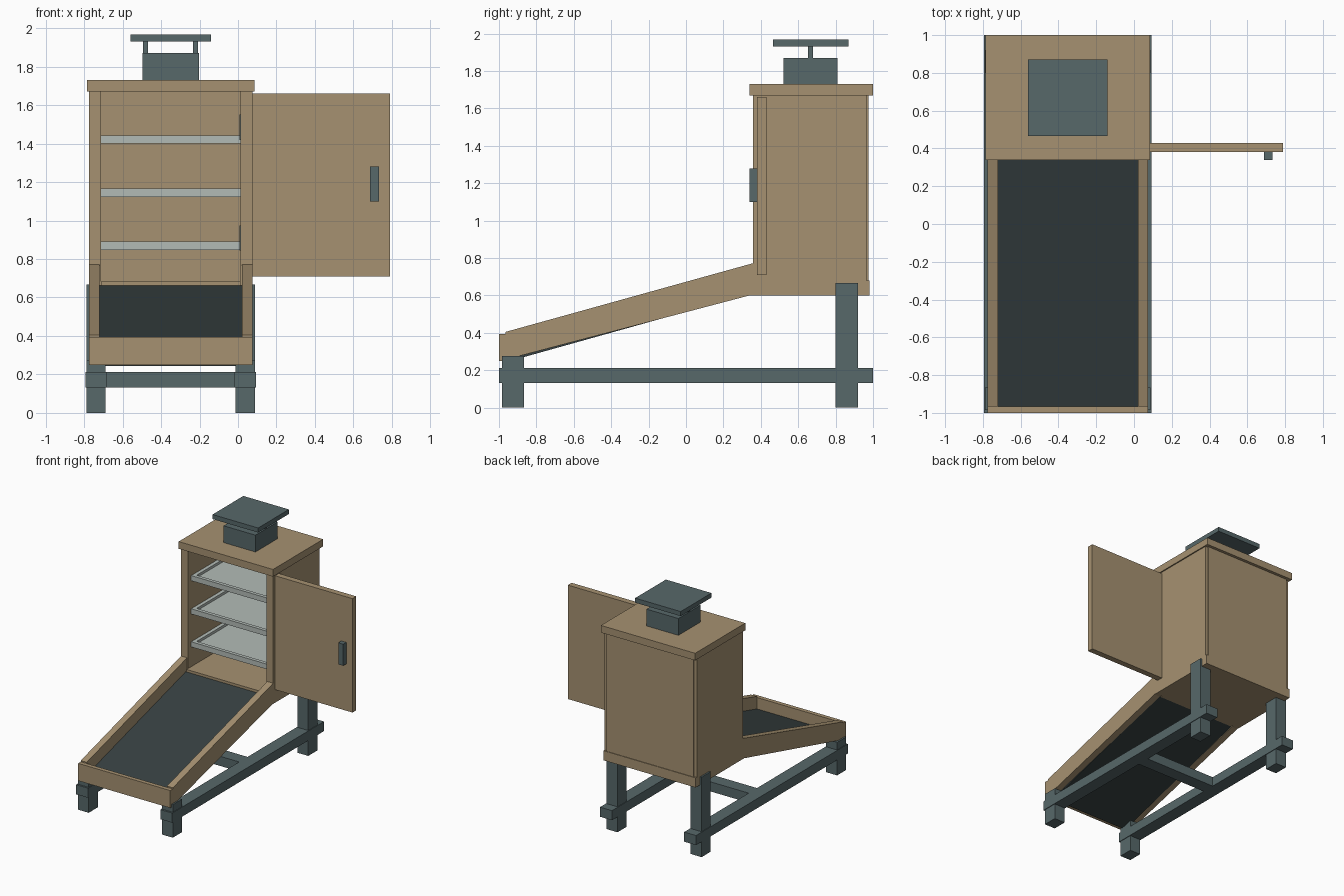
import bpy

if "Cube" in bpy.data.objects:
    bpy.data.objects.remove(bpy.data.objects["Cube"])

def material(name, rgb):
    m = bpy.data.materials.new(name)
    m.diffuse_color = (*rgb, 1)
    m.use_nodes = True
    m.node_tree.nodes["Principled BSDF"].inputs["Base Color"].default_value = m.diffuse_color
    return m

WOOD = material("wood", (0.38, 0.285, 0.165))
SLATE = material("slate_metal", (0.095, 0.138, 0.144))
BLACK = material("absorber_black", (0.037, 0.051, 0.052))
TRAY = material("tray_mesh", (0.45, 0.50, 0.47))

CX = -0.35  # centre line of the cabinet


def prism(name, profile, x0, x1, mat):
    """Extrude a (y, z) profile, listed clockwise or not, from x0 to x1."""
    n = len(profile)
    verts = [(x, y, z) for x in (x0, x1) for y, z in profile]
    faces = [tuple(range(n))[::-1], tuple(range(n, 2 * n))]
    faces += [(i, (i + 1) % n, n + (i + 1) % n, n + i) for i in range(n)]
    me = bpy.data.meshes.new(name)
    me.from_pydata(verts, [], faces)
    me.materials.append(mat)
    ob = bpy.data.objects.new(name, me)
    bpy.context.collection.objects.link(ob)
    return ob


def box(name, x, y, z, mat):
    prof = [(y[0], z[0]), (y[1], z[0]), (y[1], z[1]), (y[0], z[1])]
    return prism(name, prof, x[0], x[1], mat)


def pair(name, outer, inner, profile, mat):
    """Two mirrored prisms, given by distances from the cabinet centre line."""
    prism("left_" + name, profile, CX - outer, CX - inner, mat)
    prism("right_" + name, profile, CX + inner, CX + outer, mat)


def rect(y0, y1, z0, z1):
    return [(y0, z0), (y1, z0), (y1, z1), (y0, z1)]


# Cabinet shell
pair("cabinet_wall", 0.425, 0.362, rect(0.357, 0.965, 0.60, 1.67), WOOD)
box("cabinet_floor", (-0.712, 0.012), (0.34, 0.965), (0.60, 0.683), WOOD)
box("rear_bottom_rail", (-0.775, 0.075), (0.965, 0.98), (0.60, 0.68), WOOD)
box("back_panel", (-0.75, 0.05), (0.94, 0.975), (0.68, 1.67), WOOD)
box("roof", (-0.785, 0.085), (0.34, 1.0), (1.67, 1.73), WOOD)

# Sloping collector
pair("collector_rail", 0.425, 0.37,
     [(-0.965, 0.257), (0.34, 0.60), (0.357, 0.60), (0.357, 0.772), (-0.965, 0.405)], WOOD)
box("collector_front_board", (-0.775, 0.075), (-1.0, -0.965), (0.25, 0.395), WOOD)
prism("absorber_plate",
      [(-0.965, 0.243), (0.34, 0.608), (0.34, 0.662), (-0.965, 0.30)],
      -0.72, 0.02, BLACK)

# Open door with handle and hinges
box("door", (0.075, 0.79), (0.38, 0.43), (0.71, 1.66), WOOD)
box("door_handle", (0.687, 0.733), (0.34, 0.38), (1.10, 1.28), SLATE)
for i, z in enumerate((0.91, 1.485)):
    box(f"hinge_{i + 1}", (0.007, 0.012), (0.37, 0.40), (z - 0.065, z + 0.065), SLATE)

# Drying trays: raised frame around a mesh floor
for i, z in enumerate((0.848, 1.123, 1.40)):
    n = f"tray_{i + 1}"
    top = z + 0.043
    box(n + "_front", (-0.712, 0.012), (0.40, 0.43), (z, top), TRAY)
    box(n + "_back", (-0.712, 0.012), (0.90, 0.93), (z, top), TRAY)
    box(n + "_left", (-0.712, -0.682), (0.43, 0.90), (z, top), TRAY)
    box(n + "_right", (-0.018, 0.012), (0.43, 0.90), (z, top), TRAY)
    box(n + "_mesh", (-0.682, -0.018), (0.43, 0.90), (z + 0.01, z + 0.022), TRAY)

# Vent chimney with cap
box("chimney", (-0.497, -0.203), (0.52, 0.81), (1.73, 1.87), SLATE)
pair("cap_post", 0.143, 0.117, rect(0.652, 0.678, 1.87, 1.93), SLATE)
box("chimney_cap", (-0.56, -0.14), (0.465, 0.87), (1.93, 1.968), SLATE)

# Stand
pair("front_leg", 0.438, 0.338, rect(-0.985, -0.865, 0, 0.275), SLATE)
pair("rear_leg", 0.438, 0.338, rect(0.80, 0.92, 0, 0.667), SLATE)
pair("side_beam", 0.443, 0.333, rect(-1.0, 1.0, 0.132, 0.212), SLATE)
box("cross_beam", (-0.683, -0.017), (0.04, 0.15), (0.132, 0.212), SLATE)
